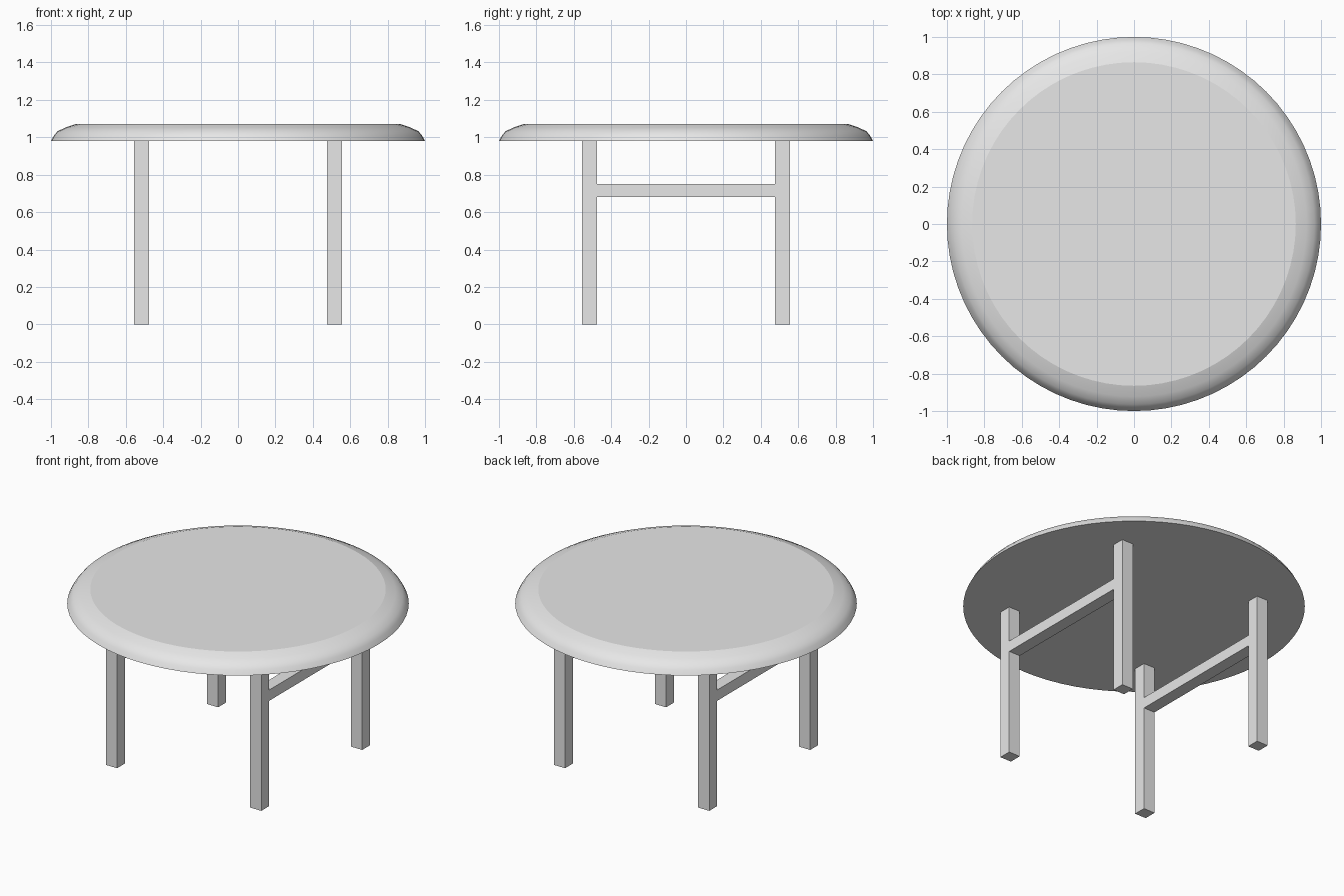
import bpy, bmesh, math
from mathutils import Matrix

cube = bpy.data.objects.get("Cube")
if cube:
    bpy.data.objects.remove(cube, do_unlink=True)

grey = bpy.data.materials.new("light_grey")
grey.use_nodes = True
grey.diffuse_color = (0.8, 0.8, 0.8, 1)
grey.node_tree.nodes["Principled BSDF"].inputs["Base Color"].default_value = (0.8, 0.8, 0.8, 1)


def finish(name, bm):
    """Turn a bmesh into a named grey object."""
    bmesh.ops.recalc_face_normals(bm, faces=bm.faces)
    mesh = bpy.data.meshes.new(name)
    bm.to_mesh(mesh)
    bm.free()
    mesh.materials.append(grey)
    obj = bpy.data.objects.new(name, mesh)
    bpy.context.collection.objects.link(obj)
    return obj


def box(name, center, size):
    bm = bmesh.new()
    bmesh.ops.create_cube(bm, size=1, matrix=Matrix.Translation(center) @ Matrix.Diagonal((*size, 1)))
    return finish(name, bm)


# Round top: stacked rings with a softly rounded rim and flat caps
UNDERSIDE, TOP = 0.98, 1.072
SIDES = 72
rim = [(1.0, UNDERSIDE), (0.985, 1.008), (0.965, 1.032), (0.922, 1.053), (0.865, TOP)]
bm = bmesh.new()
rings = []
for radius, z in rim:
    angles = [math.tau * i / SIDES for i in range(SIDES)]
    rings.append([bm.verts.new((radius * math.cos(a), radius * math.sin(a), z)) for a in angles])
for low, high in zip(rings, rings[1:]):
    for i in range(SIDES):
        j = (i + 1) % SIDES
        bm.faces.new((low[i], low[j], high[j], high[i])).smooth = True
for ring in (rings[0], rings[-1]):
    cap = bm.faces.new(ring)
    for edge in cap.edges:
        edge.smooth = False  # crisp border around each cap
finish("table_top", bm)

# Four square legs, joined front to back by a stretcher on each side
LEG, SPREAD = 0.08, 0.515
for side, x in (("left", SPREAD), ("right", -SPREAD)):
    for end, y in (("front", -SPREAD), ("back", SPREAD)):
        box(f"{end}_{side}_leg", (x, y, UNDERSIDE / 2), (LEG, LEG, UNDERSIDE))
    box(f"{side}_stretcher", (x, 0, 0.715), (LEG, 2 * SPREAD - LEG, 0.07))
